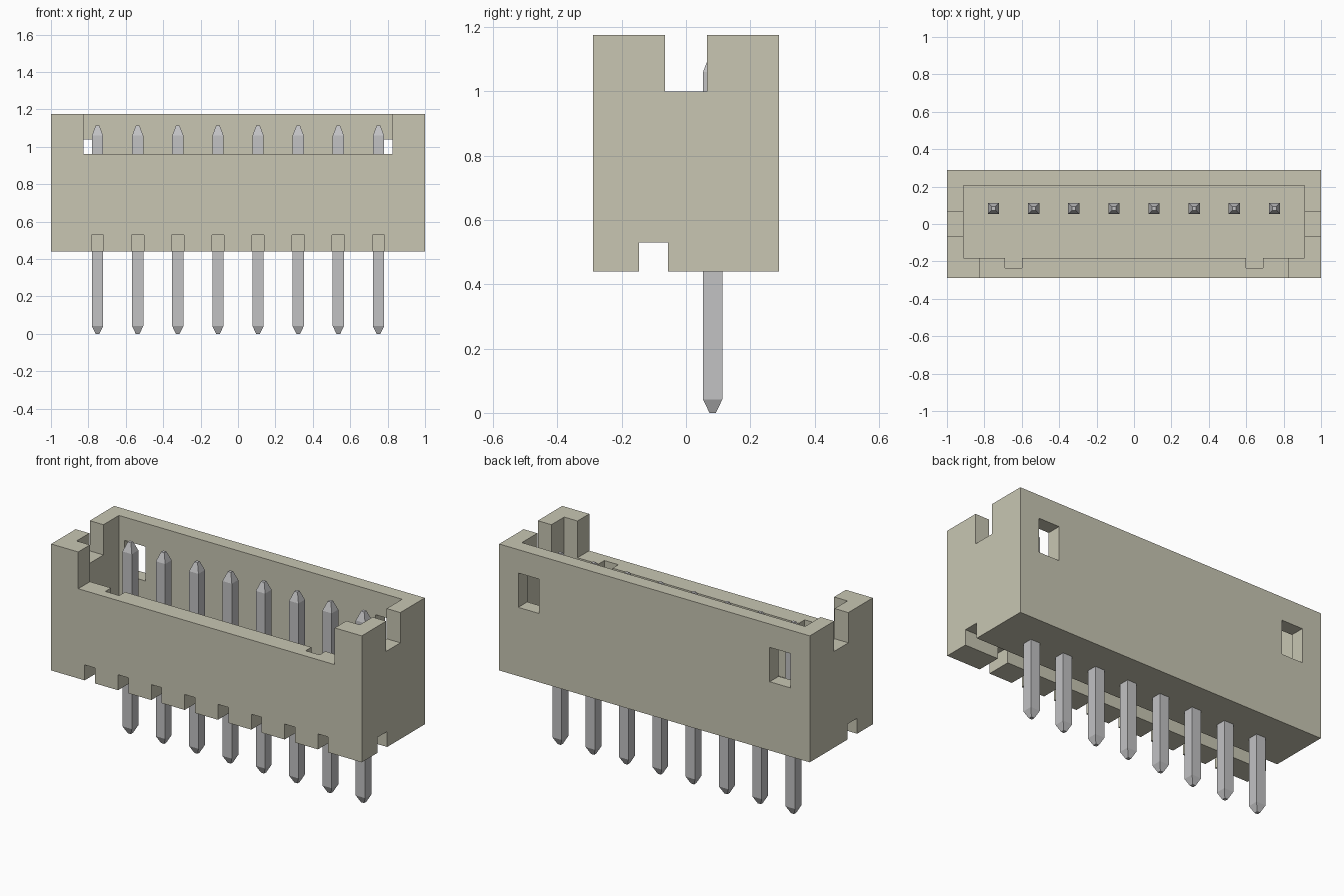
import bpy, bmesh

cube = bpy.data.objects.get("Cube")
if cube:
    bpy.data.objects.remove(cube, do_unlink=True)


def material(name, rgb):
    m = bpy.data.materials.new(name)
    m.use_nodes = True
    m.diffuse_color = (*rgb, 1)
    bsdf = next(n for n in m.node_tree.nodes if n.type == 'BSDF_PRINCIPLED')
    bsdf.inputs["Base Color"].default_value = (*rgb, 1)
    return m


ivory = material("ivory plastic", (0.58, 0.565, 0.45))
grey = material("grey metal", (0.54, 0.54, 0.55))


def new_object(name, bm, mat):
    bmesh.ops.recalc_face_normals(bm, faces=bm.faces)
    me = bpy.data.meshes.new(name)
    bm.to_mesh(me)
    bm.free()
    me.materials.append(mat)
    ob = bpy.data.objects.new(name, me)
    bpy.context.collection.objects.link(ob)
    return ob


def box(name, x, y, z):
    """Box from (min, max) ranges."""
    bm = bmesh.new()
    bmesh.ops.create_cube(bm, size=1)
    for v in bm.verts:
        v.co = [r[0] if c < 0 else r[1] for c, r in zip(v.co, (x, y, z))]
    return new_object(name, bm, ivory)


def cut(target, x, y, z):
    """Carve a box out of the target."""
    cutter = box("cutter", x, y, z)
    cutter.hide_render = True
    mod = target.modifiers.new("cut", 'BOOLEAN')
    mod.operation = 'DIFFERENCE'
    mod.solver = 'EXACT'
    mod.object = cutter
    bpy.context.view_layer.objects.active = target
    bpy.ops.object.modifier_apply(modifier=mod.name)
    bpy.data.objects.remove(cutter, do_unlink=True)


PITCH = 0.2146
pin_xs = [(i - 3.5) * PITCH for i in range(8)]
FLOOR = 0.62

# Housing: open-topped shroud
housing = box("housing", (-1, 1), (-0.29, 0.29), (0.44, 1.176))
cut(housing, (-0.912, 0.912), (-0.182, 0.207), (FLOOR, 1.4))
# Lowered front wall
cut(housing, (-0.826, 0.826), (-0.4, -0.1), (0.962, 1.4))
# Slots through the two end walls
cut(housing, (-1.1, 1.1), (-0.065, 0.065), (1.0, 1.4))
# Keying grooves inside the front wall and windows in the back wall
for s in (-1, 1):
    cut(housing, sorted((s * 0.6, s * 0.69)), (-0.235, -0.1), (FLOOR, 1.4))
    cut(housing, sorted((s * 0.742, s * 0.877)), (0.15, 0.4), (0.84, 1.04))
# Long channel under the base, with a vent at each pin
cut(housing, (-1.1, 1.1), (-0.146, -0.056), (0.3, 0.53))
for px in pin_xs:
    cut(housing, (px - 0.033, px + 0.033), (-0.4, -0.1), (0.3, 0.53))


def pin(name, px, py):
    """Square post with tapered ends, lofted from square rings."""
    bm = bmesh.new()
    rings = []
    for z, h in ((0, 0.01), (0.042, 0.03), (1.06, 0.03), (1.113, 0.01)):
        rings.append([bm.verts.new((px + a * h, py + b * h, z))
                      for a, b in ((-1, -1), (1, -1), (1, 1), (-1, 1))])
    bm.faces.new(rings[0][::-1])
    bm.faces.new(rings[-1])
    for lo, hi in zip(rings, rings[1:]):
        for i in range(4):
            j = (i + 1) % 4
            bm.faces.new((lo[i], lo[j], hi[j], hi[i]))
    return new_object(name, bm, grey)


# Row of contact pins
for i, px in enumerate(pin_xs):
    pin(f"pin_{i + 1}", px, 0.083)
